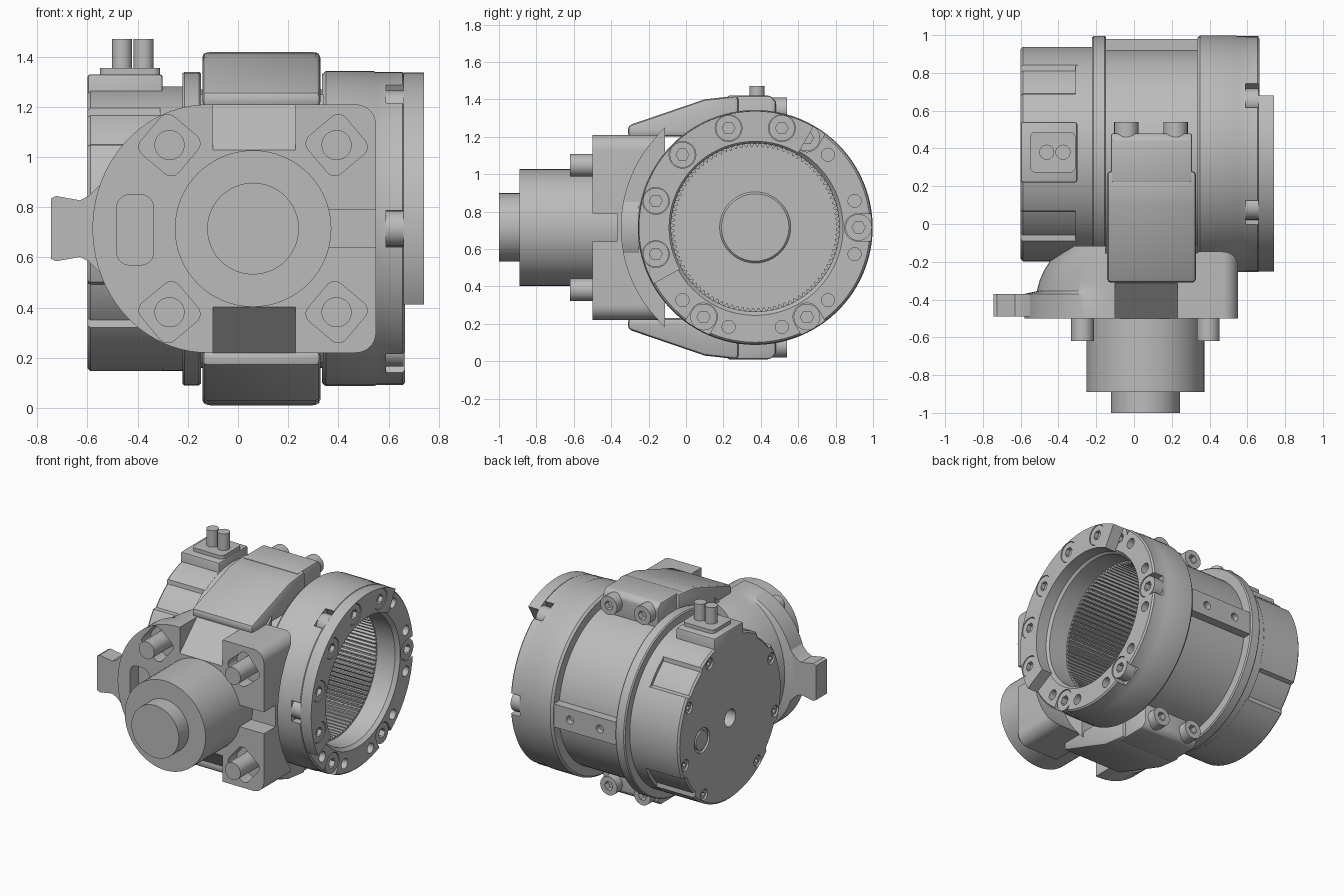
import bpy, bmesh
from math import sin, cos, pi, radians
from mathutils import Vector

if "Cube" in bpy.data.objects:
    bpy.data.objects.remove(bpy.data.objects["Cube"])

CY, CZ = 0.37, 0.715          # main drum axis, along x
PX = 0.06                     # input shaft axis, along y

steel = bpy.data.materials.new("plain_grey")
steel.use_nodes = True
GREY = (0.5, 0.5, 0.5, 1)
steel.diffuse_color = GREY
steel.node_tree.nodes["Principled BSDF"].inputs["Base Color"].default_value = GREY
parts = []


def place(p, axis, w):
    u, v = p
    return Vector({"x": (w, u, v), "y": (u, w, v), "z": (u, v, w)}[axis])


def loft(name, loops, axis="x", ring=False):
    """Skin a list of (position, 2D loop) along an axis."""
    bm = bmesh.new()
    rows = [[bm.verts.new(place(p, axis, w)) for p in pts] for w, pts in loops]
    n = len(rows[0])
    pairs = list(zip(rows, rows[1:]))
    if ring:
        pairs.append((rows[-1], rows[0]))
    else:
        bm.faces.new(rows[0])
        bm.faces.new(rows[-1])
    for a, b in pairs:
        for i in range(n):
            j = (i + 1) % n
            bm.faces.new((a[i], a[j], b[j], b[i]))
    bmesh.ops.recalc_face_normals(bm, faces=bm.faces)
    mesh = bpy.data.meshes.new(name)
    bm.to_mesh(mesh)
    bm.free()
    mesh.materials.append(steel)
    ob = bpy.data.objects.new(name, mesh)
    bpy.context.collection.objects.link(ob)
    parts.append(ob)
    return ob


def prism(name, pts, axis, a, b):
    return loft(name, [(a, pts), (b, pts)], axis)


def arc(c, r, a0=0, a1=360, n=32, ry=None, end=False):
    ry = ry or r
    return [(c[0] + r * cos(t), c[1] + ry * sin(t)) for t in
            (radians(a0 + (a1 - a0) * i / n) for i in range(n + end))]


def cyl(name, c, r, axis, a, b, n=32):
    return prism(name, arc(c, r, n=n), axis, a, b)


def box(name, x0, x1, y0, y1, z0, z1):
    return prism(name, [(x0, y0), (x1, y0), (x1, y1), (x0, y1)], "z", z0, z1)


def lathe(name, profile, n=96):
    return loft(name, [(x, arc((CY, CZ), r, n=n)) for x, r in profile])


def rounded(cx, cz, hx, hz, r, turn=0):
    pts = []
    for sx, sz, a in ((1, 1, 0), (-1, 1, 90), (-1, -1, 180), (1, -1, 270)):
        pts += arc((sx * (hx - r), sz * (hz - r)), r, a, a + 90, 6, end=True)
    c, s = cos(radians(turn)), sin(radians(turn))
    return [(cx + x * c - z * s, cz + x * s + z * c) for x, z in pts]


def polar(deg, r):
    return CY + r * cos(radians(deg)), CZ + r * sin(radians(deg))


def socket_screw(name, c, r, axis, base, top):
    """Round head with a hexagonal socket in its top end."""
    hexa = []
    for t in range(0, 360, 15):
        h = 0.43 * r / cos(radians(t % 60 - 30))
        hexa.append((c[0] + h * cos(radians(t)), c[1] + h * sin(radians(t))))
    rim, deep = arc(c, r, n=24), top - 0.5 * (top - base)
    return loft(name, [(base, rim), (top, rim), (top, hexa), (deep, hexa)], axis)


def bake(ob):
    dg = bpy.context.evaluated_depsgraph_get()
    mesh = bpy.data.meshes.new_from_object(ob.evaluated_get(dg))
    ob.modifiers.clear()
    ob.data = mesh


def cut(ob, cutters):
    for c in cutters:
        m = ob.modifiers.new("cut", "BOOLEAN")
        m.operation, m.solver, m.object = "DIFFERENCE", "EXACT", c
    bake(ob)
    for c in cutters:
        parts.remove(c)
        bpy.data.objects.remove(c)


def bevel(ob, width, seg=2):
    m = ob.modifiers.new("bevel", "BEVEL")
    m.width, m.segments, m.limit_method = width, seg, "ANGLE"
    m.angle_limit = radians(40)
    bake(ob)


def flip(pts):
    return [(u, 2 * CZ - v) for u, v in pts]


# Drum and output flange in one, with a deep open bore
flange = lathe("drum_and_flange", [(-0.25, 0.555), (0.335, 0.555), (0.335, 0.615), (0.35, 0.628),
                                   (0.54, 0.628), (0.55, 0.624), (0.655, 0.624), (0.665, 0.614),
                                   (0.665, 0.47), (0.64, 0.45), (-0.12, 0.45), (-0.12, 0.19),
                                   (-0.11, 0.18)])
cuts = [prism("pocket", rounded(*polar(a, 0.6), 0.121, 0.073, 0.07, a), "x", 0.59, 0.7)
        for a in range(0, 360, 60)]
cuts += [cyl("hole", polar(a, 0.55), 0.035, "x", 0.6, 0.7, 20)
         for a in (15, 45, 225, 255, 285, 315, 345)]
cut(flange, cuts)
for a in range(0, 360, 60):
    socket_screw("flange_screw", polar(a, 0.553), 0.071, "x", 0.58, 0.66)

# Raised part of the flange face with sunk screws
sector = prism("raised_ring_sector", arc((CY, CZ), 0.622, 60, 209, 60, end=True)
               + arc((CY, CZ), 0.46, 209, 60, 60, end=True), "x", 0.66, 0.742)
spots = [polar(a, 0.55) for a in (75, 105, 135, 165, 195)]
cut(sector, [cyl("sink", p, 0.0715, "x", 0.69, 0.8) for p in spots])
for p in spots:
    socket_screw("sector_screw", p, 0.069, "x", 0.68, 0.738)

# Internal gear teeth
COUNT = 96 * 4
teeth = [polar(i * 360 / COUNT, 0.447 if i % 4 < 2 else 0.431) for i in range(COUNT)]
back = [polar(i * 360 / COUNT, 0.453) for i in range(COUNT)]
loft("internal_gear", [(-0.11, teeth), (0.5, teeth), (0.5, back), (-0.11, back)], ring=True)

# Collars and the strip on the drum's back
lathe("drum_collar", [(-0.222, 0.618), (-0.214, 0.625), (-0.156, 0.625), (-0.148, 0.618)])
lathe("cover_collar", [(-0.31, 0.567), (-0.2, 0.567)])
strip = box("back_strip", -0.17, 0.36, 0.88, 0.98, CZ - 0.08, CZ + 0.08)
cut(strip, [cyl("hole", (x, CZ), 0.028, "y", 0.94, 1.05, 20) for x in (-0.02, 0.21)])

# End cover with shallow reliefs around the rim
def rim(grow):
    out = []
    for d in range(0, 360, 2):
        relief = any(a <= d <= a + 18 for a in (36, 124, 204, 316))
        out.append(polar(d, (0.545 if relief else 0.568) - grow))
    return out

cover = loft("end_cover", [(-0.6, rim(0.012)), (-0.588, rim(0)), (-0.3, rim(0))])
screw_angles = (28, 64, 152, 196, 234, 304, 344)
cut(cover, [cyl("hole", (CY, CZ), 0.06, "x", -0.7, -0.52),
            cyl("hole", (CY + 0.31, CZ - 0.04), 0.085, "x", -0.7, -0.585)]
    + [cyl("hole", polar(a, 0.515), 0.039, "x", -0.7, -0.56, 20) for a in screw_angles])
cyl("cover_plug", (CY + 0.31, CZ - 0.04), 0.065, "x", -0.58, -0.598)
for a in screw_angles:
    socket_screw("cover_screw", polar(a, 0.515), 0.034, "x", -0.55, -0.59)

# Connector on top of the cover
bevel(box("connector_block", -0.6, -0.3, 0.22, 0.54, 1.15, 1.33), 0.012)
prism("connector_plate", rounded(-0.43, 0.38, 0.12, 0.108, 0.03), "z", 1.32, 1.355)
for x in (-0.462, -0.376):
    cyl("connector_pin", (x, 0.38), 0.04, "z", 1.34, 1.47, 24)

# Mounting block: curved on one side, square on the other
def block_outline(a, b=0.495):
    return (arc((-0.12, CZ), a, 90, 270, 40, ry=b, end=True)
            + arc((0.47, CZ - b + 0.08), 0.08, 270, 360, 8, end=True)
            + arc((0.47, CZ + b - 0.08), 0.08, 0, 90, 8, end=True))

layers = [(-0.5, block_outline(0.46)), (-0.37, block_outline(0.46))]
for t in range(10, 56, 9):
    layers.append((-0.42 + 0.37 * sin(radians(t)), block_outline(0.03 + 0.37 * cos(radians(t)))))
block = loft("mounting_block", layers, "y")
wedge = [(-0.55, 0.98), (-0.55, 1.35), (-0.24, 1.35), (-0.28, 1.24)]
bolts = [(PX + sx * 0.333, CZ + sz * 0.333, sx * sz) for sx in (-1, 1) for sz in (-1, 1)]
cuts = [prism("notch", w, "x", -0.1, 0.23) for w in (wedge, flip(wedge))]
cuts += [prism("window", rounded(-0.41, CZ - 0.005, 0.073, 0.14, 0.05), "y", -0.55, -0.41),
         box("slot", 0.35, 0.7, -0.55, -0.37, CZ - 0.075, CZ + 0.075),
         cyl("flange_clearance", (CY, CZ), 0.716, "x", 0.335, 0.7, 96)]
cuts += [prism("seat", rounded(x, z, 0.098, 0.098, 0.04, 40 * s), "y", -0.55, -0.4)
         for x, z, s in bolts]
cut(block, cuts)
for x, z, s in bolts:
    cyl("mounting_bolt", (x, z), 0.06, "y", -0.62, -0.38)

# Curved saddle joining the block to the drum
prism("block_saddle", arc((CY, CZ), 0.72, 132, 228, 40, end=True), "x", -0.15, 0.34)

# Side ear
ear = [(-0.745, 0.595), (-0.725, 0.585), (-0.63, 0.602), (-0.595, 0.585), (-0.54, 0.53)]
prism("side_ear", ear + flip(ear)[::-1], "y", -0.49, -0.37)

# Input shaft
cyl("input_housing", (PX, CZ), 0.312, "y", -0.89, -0.25, 64)
cyl("input_shaft", (PX, CZ), 0.183, "y", -1.0, -0.85, 48)

# Clamps above and below the drum
saddle = [(-0.31, 1.2), (-0.31, 1.26), (0.1, 1.4), (0.28, 1.42), (0.28, 1.2)]
lug = [(0.22, 1.2), (0.22, 1.42), (0.45, 1.42), (0.48, 1.39), (0.48, 1.2)]
for side, turn in (("top", list), ("bottom", flip)):
    bevel(prism(side + "_clamp", turn(saddle), "x", -0.142, 0.328), 0.02)
    bevel(prism(side + "_clamp_lug", turn(lug), "x", -0.122, 0.308), 0.012)
    for x in (-0.04, 0.22):
        c = turn([(x, 1.345)])[0]
        socket_screw(side + "_clamp_screw", c, 0.065, "y", 0.46, 0.54)

# Smooth round surfaces, keep edges crisp
for ob in parts:
    ob.data.shade_smooth()
    ob.data.set_sharp_from_angle(angle=radians(30))
